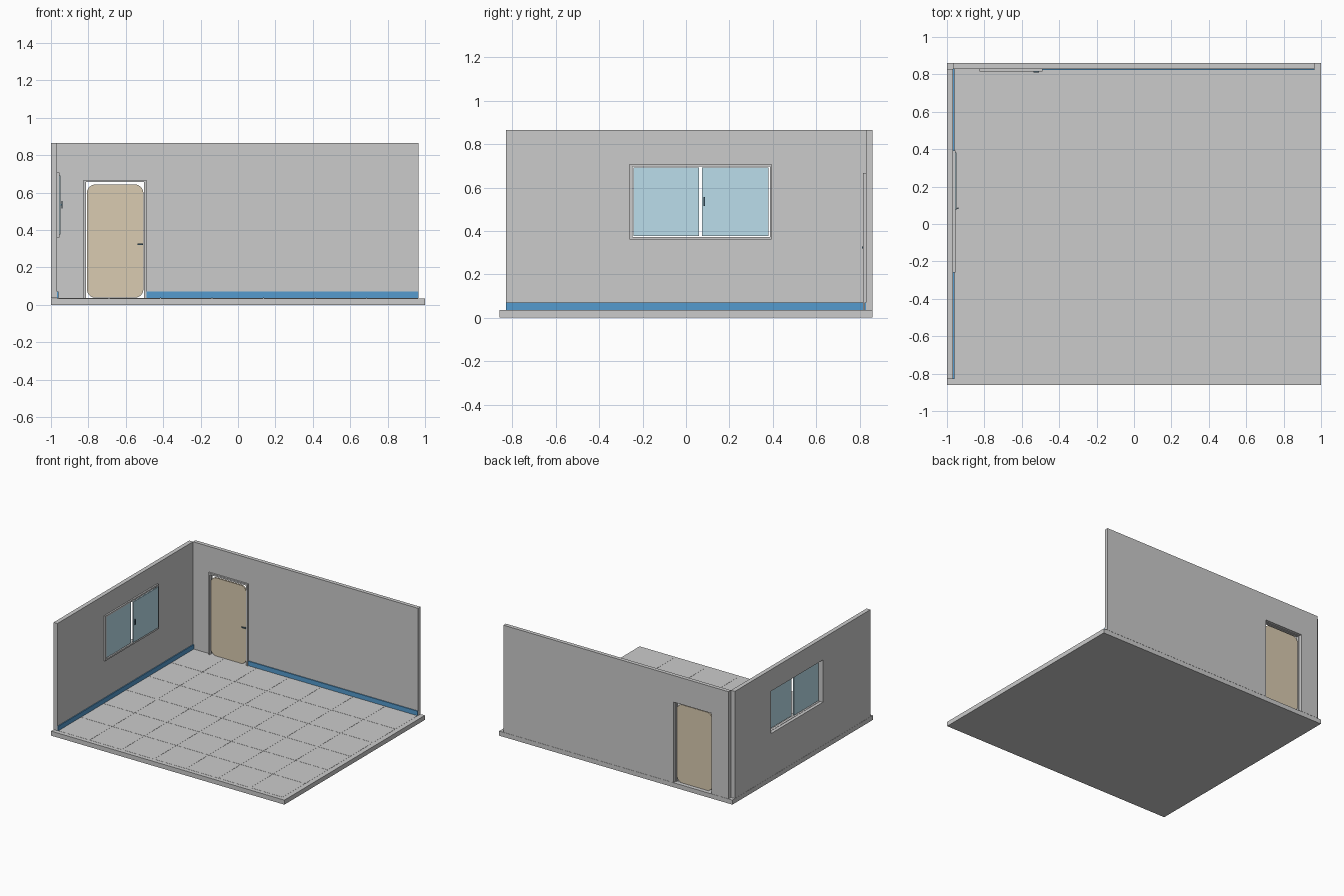
import bpy, bmesh, math

if "Cube" in bpy.data.objects:
    bpy.data.objects.remove(bpy.data.objects["Cube"])


def material(name, rgb):
    m = bpy.data.materials.new(name)
    m.diffuse_color = (*rgb, 1)
    m.use_nodes = True
    m.node_tree.nodes["Principled BSDF"].inputs["Base Color"].default_value = m.diffuse_color
    return m


BLUE = material("baseboard_blue", (0.09, 0.33, 0.62))
GLASS = material("window_glass", (0.50, 0.73, 0.83))
WOOD = material("door_wood", (0.70, 0.60, 0.44))
DARK = material("dark_metal", (0.06, 0.14, 0.20))


def rect(a0, a1, b0, b1):
    return [(a0, b0), (a1, b0), (a1, b1), (a0, b1)]


def rounded(a0, a1, b0, b1, r, n=8):
    centres = [(a0 + r, b0 + r), (a1 - r, b0 + r), (a1 - r, b1 - r), (a0 + r, b1 - r)]
    pts = []
    for k, (ca, cb) in enumerate(centres):
        for i in range(n + 1):
            t = math.pi * (1 + k / 2 + i / n / 2)
            pts.append((ca + r * math.cos(t), cb + r * math.sin(t)))
    return pts


def prism(name, pts, axis, lo, hi, mat=None, hole=None):
    """Extrude an outline (optionally with a matching hole) along x, y or z."""
    bm = bmesh.new()

    def vert(p, d):
        a, b = p
        return bm.verts.new({"x": (d, a, b), "y": (a, d, b), "z": (a, b, d)}[axis])

    loops = [[[vert(p, d) for p in outline] for d in (lo, hi)]
             for outline in ([pts, hole] if hole else [pts])]
    n = len(pts)
    for low, high in loops:
        for i in range(n):
            j = (i + 1) % n
            bm.faces.new((low[i], low[j], high[j], high[i]))
    for level in (0, 1):
        if hole:
            outer, inner = loops[0][level], loops[1][level]
            for i in range(n):
                j = (i + 1) % n
                bm.faces.new((outer[i], outer[j], inner[j], inner[i]))
        else:
            bm.faces.new(loops[0][level])
    bmesh.ops.recalc_face_normals(bm, faces=bm.faces[:])
    mesh = bpy.data.meshes.new(name)
    bm.to_mesh(mesh)
    bm.free()
    ob = bpy.data.objects.new(name, mesh)
    bpy.context.collection.objects.link(ob)
    if mat:
        mesh.materials.append(mat)
    return ob


FLOOR, TOP = 0.036, 0.866

# floor slab with square tiles separated by hairline joints
prism("floor_slab", rect(-1, 1, -0.86, 0.86), "z", 0, FLOOR - 0.001)
tx, ty, gap = 1.93 / 7, 1.66 / 6, 0.002
for i in range(7):
    for j in range(6):
        x, y = -0.966 + i * tx, -0.83 + j * ty
        prism("floor_tile", rect(x + gap, x + tx - gap, y + gap, y + ty - gap),
              "z", FLOOR - 0.001, FLOOR)

# left wall with window opening
prism("window_wall", rect(-0.83, 0.83, FLOOR, TOP), "x", -1, -0.967,
      hole=rect(-0.248, 0.388, 0.37, 0.698))

# back wall: narrow strip beside the door, then wall running over the doorway
prism("door_wall_strip", rect(-0.967, -0.82, FLOOR, TOP), "y", 0.83, 0.86)
prism("door_wall", [(-0.82, TOP), (-0.82, 0.66), (-0.496, 0.66), (-0.496, FLOOR),
                    (0.964, FLOOR), (0.964, TOP)], "y", 0.83, 0.86)

# baseboards
prism("window_wall_baseboard", rect(-0.83, 0.83, FLOOR, 0.071), "x", -0.967, -0.96, BLUE)
prism("door_wall_baseboard", rect(-0.49, 0.964, FLOOR, 0.071), "y", 0.823, 0.83, BLUE)

# door frame, rounded door panel and handle
prism("door_frame", [(-0.826, FLOOR), (-0.826, 0.668), (-0.490, 0.668), (-0.490, FLOOR),
                     (-0.503, FLOOR), (-0.503, 0.656), (-0.814, 0.656), (-0.814, FLOOR)],
      "y", 0.816, 0.836)
door = prism("door_panel", rounded(-0.808, -0.506, FLOOR + 0.002, 0.643, 0.045),
             "y", 0.822, 0.834, WOOD)
bpy.context.view_layer.objects.active = door
door.select_set(True)
bpy.ops.object.shade_smooth_by_angle()
prism("door_handle_stem", rect(-0.517, -0.509, 0.320, 0.328), "y", 0.815, 0.824, DARK)
prism("door_handle_lever", rect(-0.538, -0.508, 0.320, 0.328), "y", 0.811, 0.816, DARK)

# window frame and two sliding panes
prism("window_frame", rect(-0.26, 0.394, 0.36, 0.708), "x", -0.975, -0.955,
      hole=rect(-0.246, 0.386, 0.372, 0.696))
prism("fixed_pane", rect(-0.241, 0.059, 0.377, 0.692), "x", -0.968, -0.960, GLASS)
prism("sliding_pane", rect(0.074, 0.381, 0.377, 0.692), "x", -0.958, -0.949, GLASS)
prism("window_handle", rect(0.080, 0.088, 0.514, 0.556), "x", -0.945, -0.938, DARK)
prism("window_handle_mount", rect(0.082, 0.086, 0.53, 0.54), "x", -0.950, -0.944, DARK)
